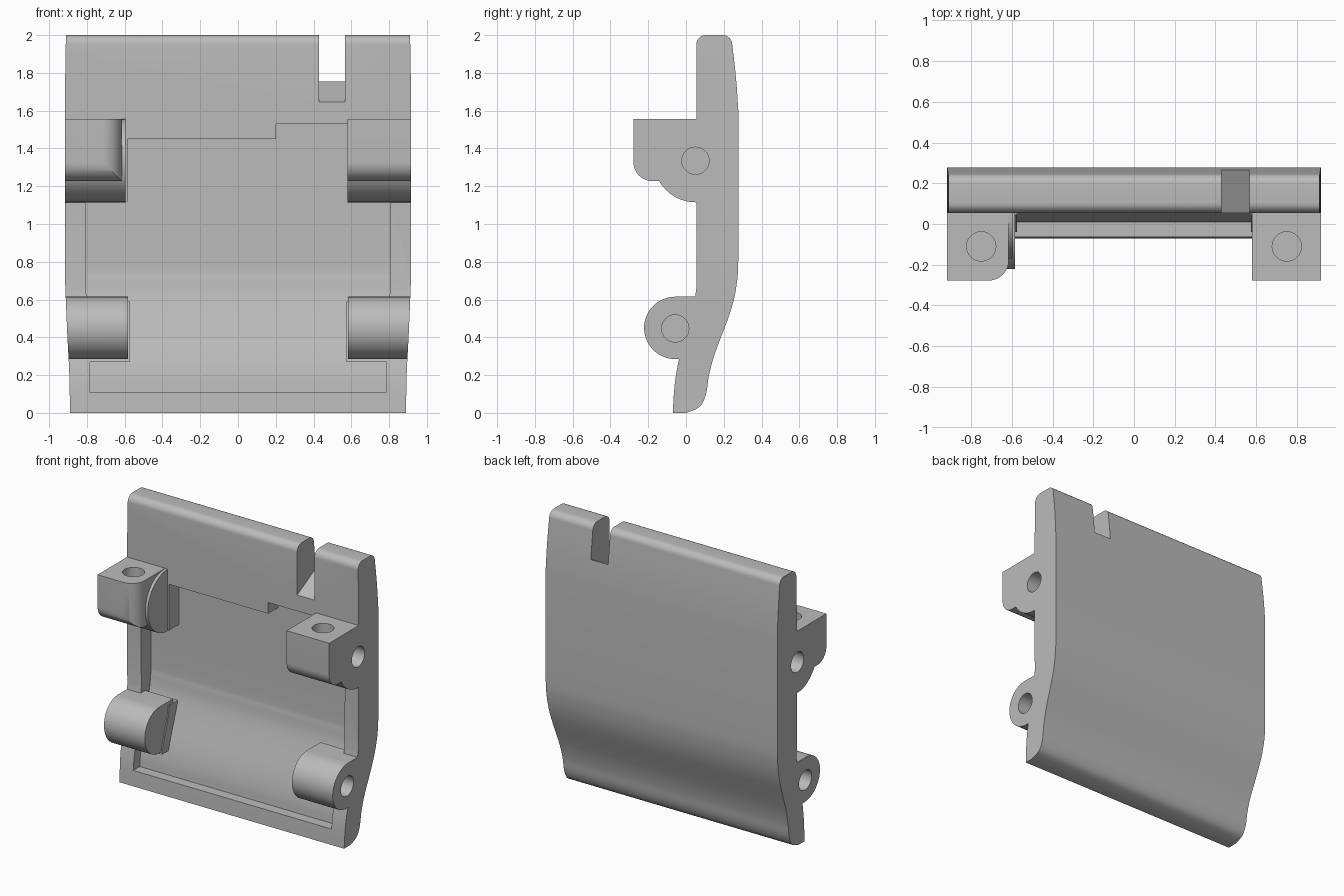
import bpy, bmesh, math

if "Cube" in bpy.data.objects:
    bpy.data.objects.remove(bpy.data.objects["Cube"])

grey = bpy.data.materials.new("plain grey")
grey.use_nodes = True
grey.diffuse_color = (0.5, 0.5, 0.5, 1)
grey.node_tree.nodes["Principled BSDF"].inputs["Base Color"].default_value = (0.5, 0.5, 0.5, 1)


def prism(name, pts, axis, lo, hi):
    """Extrude a closed 2D outline along an axis."""
    place = {"x": lambda a, b, t: (t, a, b),
             "y": lambda a, b, t: (a, t, b),
             "z": lambda a, b, t: (a, b, t)}[axis]
    bm = bmesh.new()
    rings = [[bm.verts.new(place(a, b, t)) for a, b in pts] for t in (lo, hi)]
    for ring in rings:
        bm.faces.new(ring)
    n = len(pts)
    for i in range(n):
        j = (i + 1) % n
        bm.faces.new((rings[0][i], rings[0][j], rings[1][j], rings[1][i]))
    bmesh.ops.recalc_face_normals(bm, faces=bm.faces)
    mesh = bpy.data.meshes.new(name)
    bm.to_mesh(mesh)
    bm.free()
    mesh.materials.append(grey)
    obj = bpy.data.objects.new(name, mesh)
    bpy.context.collection.objects.link(obj)
    return obj


def combine(target, tool, operation):
    mod = target.modifiers.new("combine", "BOOLEAN")
    mod.object, mod.operation, mod.solver = tool, operation, "EXACT"
    bpy.context.view_layer.objects.active = target
    bpy.ops.object.modifier_apply(modifier=mod.name)
    bpy.data.objects.remove(tool)


def arc(cx, cy, r, start, end, steps=12):
    angles = [math.radians(start + (end - start) * i / steps) for i in range(steps + 1)]
    return [(cx + r * math.cos(a), cy + r * math.sin(a)) for a in angles]


def smooth(p, steps=5):
    """Flowing curve through the points."""
    p = [p[0]] + p + [p[-1]]
    out = []
    for a, b, c, d in zip(p, p[1:], p[2:], p[3:]):
        for s in range(steps):
            t = s / steps
            out.append(tuple(0.5 * (2 * b[k] + (c[k] - a[k]) * t
                                    + (2 * a[k] - 5 * b[k] + 4 * c[k] - d[k]) * t * t
                                    + (3 * b[k] - a[k] - 3 * c[k] + d[k]) * t ** 3)
                             for k in (0, 1)))
    return out + [p[-1]]


# Curved plate: side profile swept across the width
back = smooth([(0.245, 1.95), (0.265, 1.77), (0.277, 1.6)]) + smooth(
    [(0.277, 0.85), (0.272, 0.71), (0.24, 0.55), (0.155, 0.32), (0.122, 0.2),
     (0.105, 0.095), (0.07, 0.03), (0.0, 0.0)])
front = smooth([(-0.07, 0), (-0.06, 0.15), (-0.038, 0.28), (-0.01, 0.38),
                (0.03, 0.51), (0.055, 0.66)])
panel = prism("hinged_panel", arc(0.105, 1.95, 0.05, 180, 90, 8)
              + arc(0.195, 1.95, 0.05, 90, 0, 8)[:-1] + back + front, "x", -1, 1)

# Recess in the front that steps round the four lugs
floor = smooth([(0.168, 1.6), (0.168, 0.85), (0.16, 0.7), (0.135, 0.57),
                (0.05, 0.32), (0.02, 0.2), (0.01, 0.11), (0.0, 0.02)])
recess = prism("recess_cutter", [(-0.5, 0.02), (-0.5, 1.6)] + floor, "x", -1, 1)
half = [(0.785, 0.11), (0.785, 0.27), (0.575, 0.27), (0.575, 0.59),
        (0.803, 0.59), (0.808, 1.12), (0.585, 1.12)]
outline = half + [(0.585, 1.53), (0.2, 1.53), (0.2, 1.45), (-0.585, 1.45)]
outline += [(-x, z) for x, z in reversed(half)]
combine(recess, prism("recess_outline", outline, "y", -1, 1), "INTERSECT")
combine(panel, recess, "DIFFERENCE")

# Upper lugs; the right one has a rounded corner and a pivot disc
lug = ([(0.15, 1.557), (-0.278, 1.557)] + arc(-0.178, 1.327, 0.1, 180, 270)
       + arc(0.05, 1.335, 0.22, 209, 270) + [(0.15, 1.115)])
combine(panel, prism("left_upper_lug", lug, "x", 0.58, 1), "UNION")
right_lug = prism("right_upper_lug", lug, "x", -1, -0.5)
corner = ([(-1.1, 0.3), (-1.1, -0.4), (-1, -0.278)]
          + arc(-0.715, -0.178, 0.1, -90, 0) + [(-0.615, 0.3)])
combine(right_lug, prism("corner_round", corner, "z", 1, 1.7), "INTERSECT")
combine(panel, right_lug, "UNION")
disc = arc(0.05, 1.335, 0.22, 90, 270, 28) + [(0.15, 1.115), (0.15, 1.555)]
combine(panel, prism("pivot_disc", disc, "x", -0.9, -0.595), "UNION")

# Lower round lugs
lower = arc(-0.057, 0.45, 0.165, 90, 270, 28) + [(0.02, 0.285), (0.1, 0.45), (0.1, 0.615)]
for lo, hi in ((-1, -0.583), (0.583, 1)):
    combine(panel, prism("lower_lug", lower, "x", lo, hi), "UNION")

# Trim the sides to a slight taper
side = smooth([(0.908, 2.1), (0.913, 1.9), (0.917, 1.6)]) + smooth(
    [(0.917, 0.8), (0.914, 0.66), (0.903, 0.4), (0.893, 0.2), (0.888, -0.1)])
trim = prism("side_trim", side + [(-x, z) for x, z in reversed(side)], "y", -1, 1)
combine(panel, trim, "INTERSECT")

# Blind pin holes in the sides and screw holes from above
for s in (-1, 1):
    lo, hi = sorted((s * 0.7, s * 1.2))
    for y, z in ((0.05, 1.335), (-0.057, 0.447)):
        combine(panel, prism("pin_hole", arc(y, z, 0.072, 0, 360, 32)[:-1], "x", lo, hi),
                "DIFFERENCE")
    combine(panel, prism("screw_hole", arc(s * 0.75, -0.11, 0.072, 0, 360, 32)[:-1],
                         "z", 1.36, 1.7), "DIFFERENCE")

# Slot in the top edge with a sloping floor
slot = [(0, 2.2), (0, 1.615), (0.055, 1.645), (0.275, 1.76), (0.4, 1.825), (0.4, 2.2)]
combine(panel, prism("slot_cutter", slot, "x", 0.43, 0.567), "DIFFERENCE")

bpy.ops.object.select_all(action="DESELECT")
panel.select_set(True)
bpy.context.view_layer.objects.active = panel
bpy.ops.object.shade_smooth_by_angle(angle=math.radians(30))
